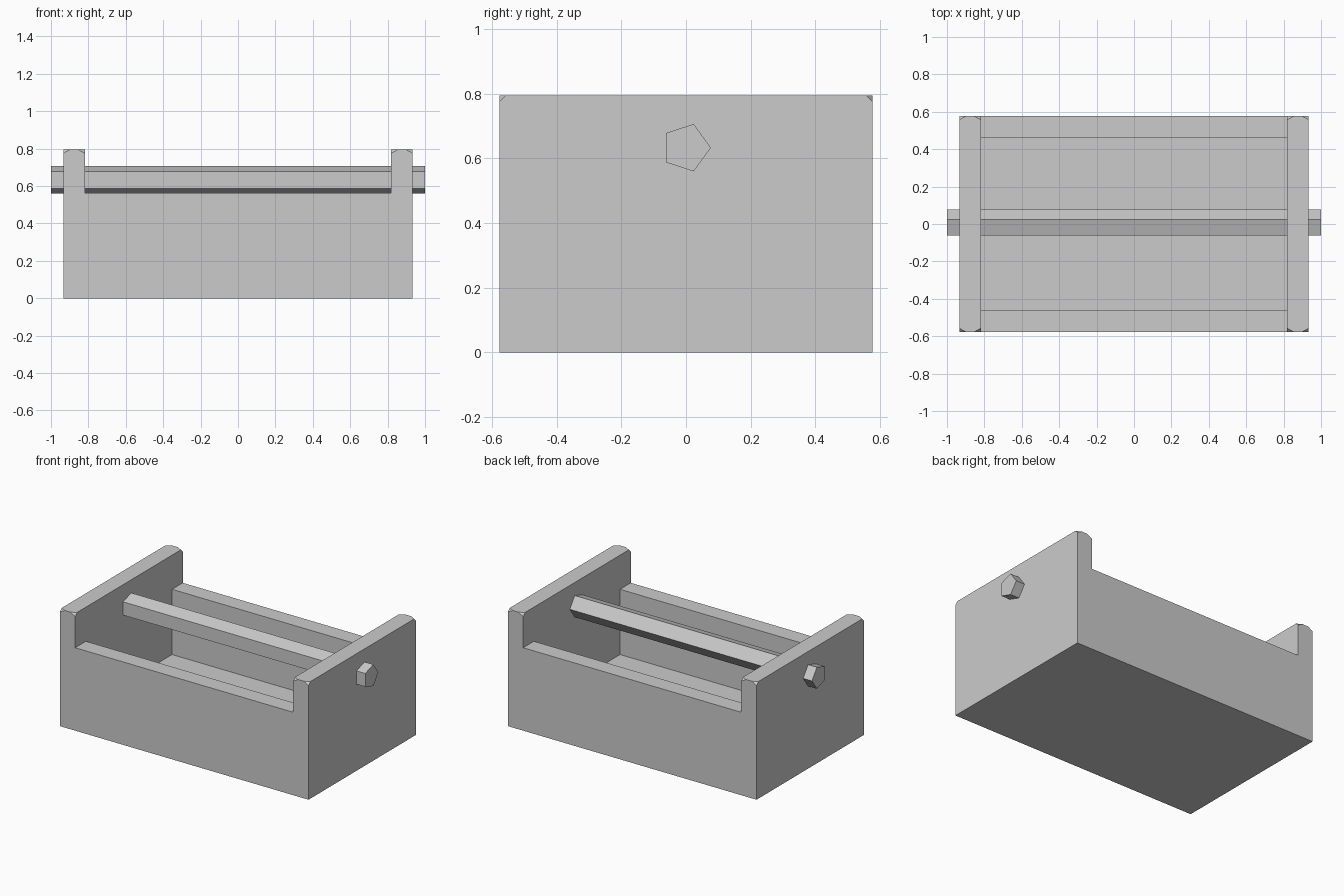
import bpy, bmesh, math
from mathutils import Matrix, Vector

if "Cube" in bpy.data.objects:
    bpy.data.objects.remove(bpy.data.objects["Cube"])

X, Y, T = 0.934, 0.577, 0.115          # half length, half depth, board thickness
FLOOR, WALL, TOP = 0.12, 0.563, 0.795  # height levels
ROD_Z, ROD_R = 0.633, 0.077


def add_object(name, bm):
    bmesh.ops.recalc_face_normals(bm, faces=bm.faces)
    mesh = bpy.data.meshes.new(name)
    bm.to_mesh(mesh)
    bm.free()
    obj = bpy.data.objects.new(name, mesh)
    bpy.context.collection.objects.link(obj)
    return obj


def raise_faces(bm, faces, height, keep=False):
    """Extrude faces upward and return the new top faces."""
    out = bmesh.ops.extrude_face_region(bm, geom=faces, use_keep_orig=keep)["geom"]
    verts = [g for g in out if isinstance(g, bmesh.types.BMVert)]
    bmesh.ops.translate(bm, verts=verts, vec=(0, 0, height))
    return [g for g in out if isinstance(g, bmesh.types.BMFace)]


# Box body: a 3 x 3 plan raised in steps to floor, side walls and end panels
bm = bmesh.new()
xs, ys = (-X, -X + T, X - T, X), (-Y, -Y + T, Y - T, Y)
grid = [[bm.verts.new((x, y, 0)) for y in ys] for x in xs]
cells = [bm.faces.new((grid[i][j], grid[i + 1][j], grid[i + 1][j + 1], grid[i][j + 1]))
         for i in range(3) for j in range(3)]
floor = raise_faces(bm, cells, FLOOR, keep=True)


def at_end(f):
    return abs(f.calc_center_median().x) > X - T


ring = [f for f in floor if at_end(f) or abs(f.calc_center_median().y) > Y - T]
walls = raise_faces(bm, ring, WALL - FLOOR)
raise_faces(bm, [f for f in walls if at_end(f)], TOP - WALL)
bmesh.ops.recalc_face_normals(bm, faces=bm.faces)
bmesh.ops.dissolve_limit(bm, angle_limit=math.radians(1), verts=bm.verts, edges=bm.edges)

# Clipped upper corners of the end panels, stretched along x
cut, stretch = 0.02, 1.8
bm.transform(Matrix.Scale(1 / stretch, 4, Vector((1, 0, 0))))
corners = [v for v in bm.verts if v.co.z > TOP - 0.01 and abs(v.co.y) > Y - 0.01]
bmesh.ops.bevel(bm, geom=corners, offset=cut, offset_type='OFFSET', segments=1,
                profile=0.5, affect='VERTICES')
bm.transform(Matrix.Scale(stretch, 4, Vector((1, 0, 0))))
add_object("box_body", bm)

# Five-sided carrying rod passing through both end panels
bm = bmesh.new()
loop = [bm.verts.new((-1, ROD_R * math.cos(a), ROD_Z + ROD_R * math.sin(a)))
        for a in (k * math.tau / 5 for k in range(5))]
base = bm.faces.new(loop)
out = bmesh.ops.extrude_face_region(bm, geom=[base], use_keep_orig=True)["geom"]
bmesh.ops.translate(bm, verts=[g for g in out if isinstance(g, bmesh.types.BMVert)],
                    vec=(2, 0, 0))
add_object("carrying_rod", bm)
